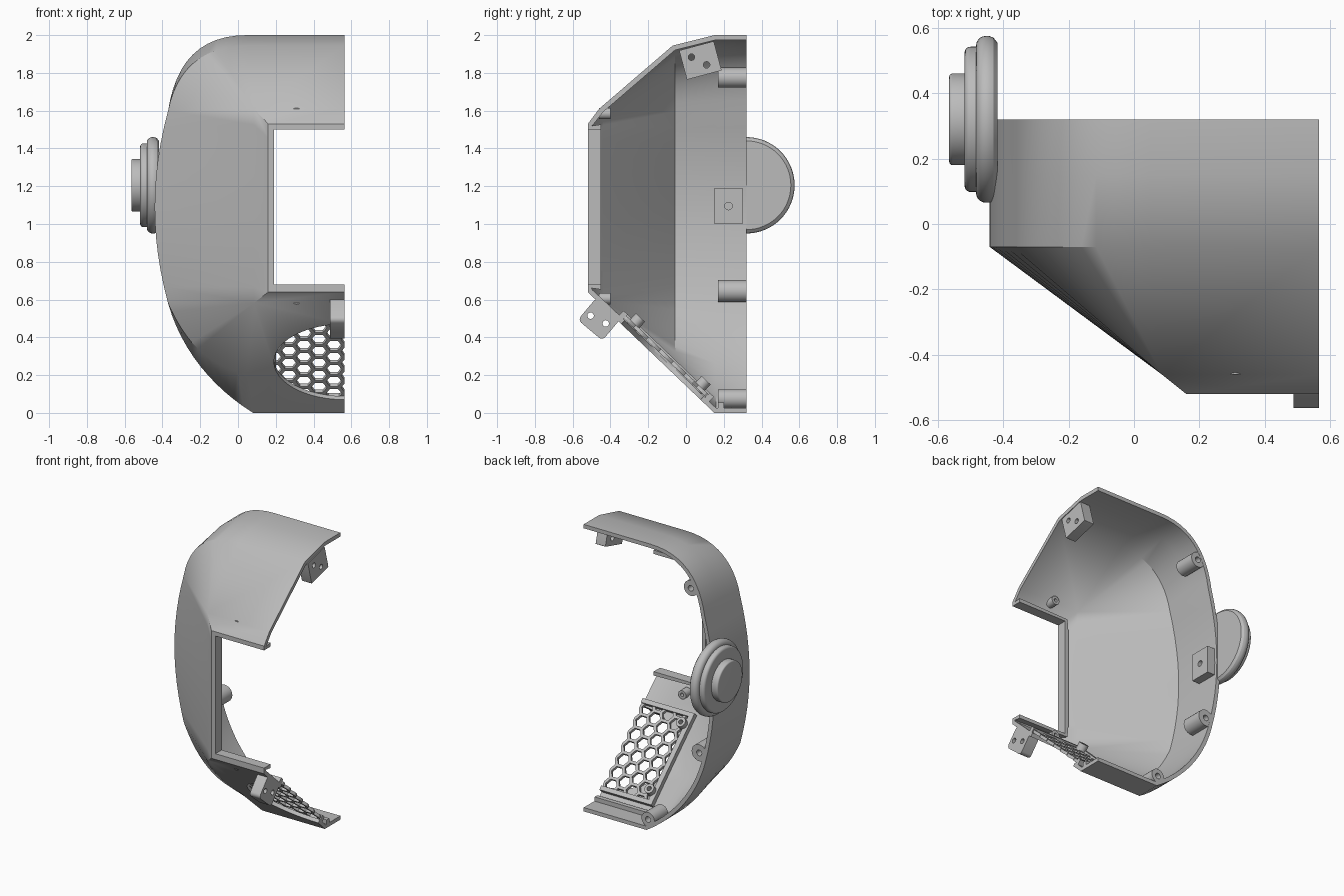
import bpy, bmesh
from math import cos, sin, pi, radians
from mathutils import Matrix, Vector

if "Cube" in bpy.data.objects:
    bpy.data.objects.remove(bpy.data.objects["Cube"])

grey = bpy.data.materials.new("grey plastic")
grey.use_nodes = True
tone = (0.5, 0.5, 0.5, 1)
grey.diffuse_color = tone
grey.node_tree.nodes["Principled BSDF"].inputs["Base Color"].default_value = tone
parts = []


def finish(name, bm, matrix=Matrix(), keep=True):
    bmesh.ops.transform(bm, matrix=matrix, verts=bm.verts)
    mesh = bpy.data.meshes.new(name)
    bm.to_mesh(mesh)
    bm.free()
    mesh.materials.append(grey)
    ob = bpy.data.objects.new(name, mesh)
    bpy.context.collection.objects.link(ob)
    if keep:
        parts.append(ob)
    return ob


def apply_modifiers(ob):
    bpy.ops.object.select_all(action='DESELECT')
    ob.select_set(True)
    bpy.context.view_layer.objects.active = ob
    for m in list(ob.modifiers):
        bpy.ops.object.modifier_apply(modifier=m.name)


def solidify(ob, thickness):
    m = ob.modifiers.new("wall", 'SOLIDIFY')
    m.thickness, m.offset = thickness, -1
    apply_modifiers(ob)


def cut(ob, cutter):
    cutter.hide_render = True
    m = ob.modifiers.new("cut", 'BOOLEAN')
    m.operation, m.solver, m.object = 'DIFFERENCE', 'EXACT', cutter
    apply_modifiers(ob)
    bpy.data.objects.remove(cutter)


def facing(loc, axis):
    return Matrix.Translation(loc) @ Vector(axis).to_track_quat('Z', 'Y').to_matrix().to_4x4()


def lathe(name, profile, matrix, n=32, keep=True):
    """Spin (radius, height) points around the local z axis."""
    bm = bmesh.new()
    rows = [[bm.verts.new((r * cos(2 * pi * k / n), r * sin(2 * pi * k / n), h))
             for k in range(n)] for r, h in profile]
    for a, b in zip(rows, rows[1:]):
        for k in range(n):
            j = (k + 1) % n
            bm.faces.new((a[k], a[j], b[j], b[k]))
    bmesh.ops.remove_doubles(bm, verts=bm.verts, dist=1e-5)
    bmesh.ops.recalc_face_normals(bm, faces=bm.faces)
    return finish(name, bm, matrix, keep)


def tube(name, loc, axis, radius, hole, length):
    lathe(name, [(0, 0), (radius, 0), (radius, length), (hole, length),
                 (hole, length * .3), (0, length * .3)], facing(loc, axis), 24)


def rod(loc, axis, radius, length):
    return lathe("cutter", [(0, 0), (radius, 0), (radius, length), (0, length)],
                 facing(loc, axis), 48, False)


def box(name, lo, hi, matrix=Matrix(), bevel=0):
    bm = bmesh.new()
    bmesh.ops.create_cube(bm, size=1)
    lo, hi = Vector(lo), Vector(hi)
    for v in bm.verts:
        v.co = Vector([(lo[i] + hi[i]) / 2 + v.co[i] * (hi[i] - lo[i]) for i in range(3)])
    if bevel:
        edges = [e for e in bm.edges if abs(e.verts[0].co.x - e.verts[1].co.x) > .01]
        bmesh.ops.bevel(bm, geom=edges, offset=bevel, segments=4, profile=.5, affect='EDGES')
    return finish(name, bm, matrix)


def bezier(a, b, c, d, n):
    pts = [Vector(p) for p in (a, b, c, d)]
    return [sum((p * w for p, w in zip(pts, ((1 - t) ** 3, 3 * t * (1 - t) ** 2,
            3 * t * t * (1 - t), t ** 3))), Vector((0, 0))) for t in (i / n for i in range(n + 1))]


# Shell: rings in the xz plane, lofted from the rear rim to the window return
N, EDGE = 12, .565


def curved_ring(y, top, low):
    arc = bezier((.05, top), (-.2, top), (-.33, top - .14), (-.37, 1.6), N)
    side = bezier((-.37, 1.6), (-.465, 1.25), (-.465, .93), (-.37, .58), N)
    pts = [Vector((EDGE, top))] + arc + side[1:] + low[1:] + [Vector((EDGE, low[-1].y))]
    return [(p.x, y, p.y) for p in pts]


def square_ring(y, x, top, bottom):
    side = [(x, y, top + (bottom - top) * i / N) for i in range(N + 1)]
    return [(EDGE, y, top)] + [side[0]] * N + side + [side[-1]] * N + [(EDGE, y, bottom)]


rear_low = bezier((-.37, .58), (-.3, .33), (-.13, .13), (.08, 0), N)
front_low = bezier((-.37, .58), (-.29, .4), (-.17, .24), (.05, .21), N)
rings = [curved_ring(.32, 2, rear_low), curved_ring(.15, 2, rear_low),
         curved_ring(-.07, 1.945, front_low), square_ring(-.46, .085, 1.61, .582),
         square_ring(-.52, .16, 1.53, .64), square_ring(-.52, .19, 1.5, .68),
         square_ring(-.45, .19, 1.5, .68)]
bm = bmesh.new()
rows = [[bm.verts.new(p) for p in ring] for ring in rings]
for a, b in zip(rows, rows[1:]):
    for j in range(len(a) - 1):
        bm.faces.new((a[j], a[j + 1], b[j + 1], b[j]))
bmesh.ops.remove_doubles(bm, verts=bm.verts, dist=1e-4)
shell = finish("shell", bm)
solidify(shell, .027)

# Frame of the sloping underside: local y runs up the slope, local z points out
up = Vector((0, -.61, .582)).normalized()
out = Vector((1, 0, 0)).cross(up)
slope = Matrix.Translation((0, -.133, .27)) @ Matrix(
    ((1, 0, 0), up, out)).transposed().to_4x4()

# Half-oval vent opening
oval = rod((0, 0, 0), (0, 0, 1), 1, 2)
oval.data.transform(slope @ Matrix.Translation((EDGE, 0, -.06))
                    @ Matrix.Diagonal((.375, .29, .06, 1)))
cut(shell, oval)

# Honeycomb grille behind the vent
bm = bmesh.new()
R, HOLE = .053, .042
for col in range(8):
    for row in range(-5, 6):
        cx = .19 + col * 1.5 * R
        cy = (row + (col % 2) / 2) * R * 3 ** .5
        loops = [[bm.verts.new((cx + r * cos(k * pi / 3), cy + r * sin(k * pi / 3), -.03))
                  for k in range(6)] for r in (R, HOLE)]
        for k in range(6):
            j = (k + 1) % 6
            bm.faces.new((loops[0][k], loops[0][j], loops[1][j], loops[1][k]))
bmesh.ops.remove_doubles(bm, verts=bm.verts, dist=1e-4)
for co, no in (((.19, 0, 0), (-1, 0, 0)), ((EDGE, 0, 0), (1, 0, 0)),
               ((0, .31, 0), (0, 1, 0)), ((0, -.31, 0), (0, -1, 0))):
    bmesh.ops.bisect_plane(bm, geom=bm.verts[:] + bm.edges[:] + bm.faces[:],
                           plane_co=co, plane_no=no, clear_outer=True)
solidify(finish("vent_grille", bm, slope), .02)

# Grille frame and its screw posts
box("grille_side_bar", (.165, -.33, -.06), (.2, .33, -.02), slope)
for label, s in (("upper", 1), ("lower", -1)):
    ends = sorted((s * .3, s * .33))
    box(label + "_grille_bar", (.165, ends[0], -.06), (EDGE, ends[1], -.02), slope)
    tube(label + "_grille_post", slope @ Vector((.21, s * .24, -.02)), -out, .033, .015, .075)
box("floor_sill", (.1, .17, .02), (EDGE, .2, .055))

# Side ear disc in three rounded tiers
def tier(r, h0, h1, round_):
    return [(r, h0)] + [(r - round_ * (1 - cos(a)), h1 - round_ * (1 - sin(a)))
                        for a in (i * pi / 10 for i in range(6))]


lathe("ear_disc", [(0, 0), (.235, 0), (.25, .012)] + tier(.255, .025, .065, .03)
      + tier(.222, .065, .1, .018) + tier(.14, .1, .147, .01) + [(0, .147)],
      facing((-.418, .32, 1.205), (-1, 0, 0)), 64)

# Joining brackets at the open side, each with two through holes
for name, y, z, w, h, angle, lo in (("top_bracket", .076, 1.866, .19, .16, 15, .49),
                                    ("lower_bracket", -.458, .497, .17, .155, -40, .487)):
    place = Matrix.Translation((0, y, z)) @ Matrix.Rotation(radians(angle), 4, 'X')
    bracket = box(name, (lo, -w / 2, -h / 2), (EDGE, w / 2, h / 2), place,
                  .025 if angle < 0 else .004)
    tilt = radians(-27)
    for s in (-1, 1):
        cut(bracket, rod((.4, y - .007 + s * .045 * cos(tilt), z - .003 + s * .045 * sin(tilt)),
                         (1, 0, 0), .017, .3))

# Screw bosses along the rear rim
for name, x, z, r in (("upper_rim_boss", -.26, 1.775, .053), ("lower_rim_boss", -.325, .645, .058),
                      ("floor_rim_boss", .07, .075, .05)):
    tube(name, (x, .17, z), (0, 1, 0), r, .02, .149)
block = box("side_mount_block", (-.43, .15, 1), (-.355, .3, 1.19))
cut(block, rod((-.39, .225, 1.095), (1, 0, 0), .02, .1))

# Small bosses by the window
for name, z in (("upper_window_boss", 1.585), ("lower_window_boss", .605)):
    tube(name, (.31, -.46, z), (0, 1, 0), .03, .012, .06)

# Smooth shading with sharp edges kept
bpy.ops.object.select_all(action='DESELECT')
for ob in parts:
    ob.select_set(True)
bpy.context.view_layer.objects.active = shell
bpy.ops.object.shade_smooth_by_angle(angle=radians(30))
